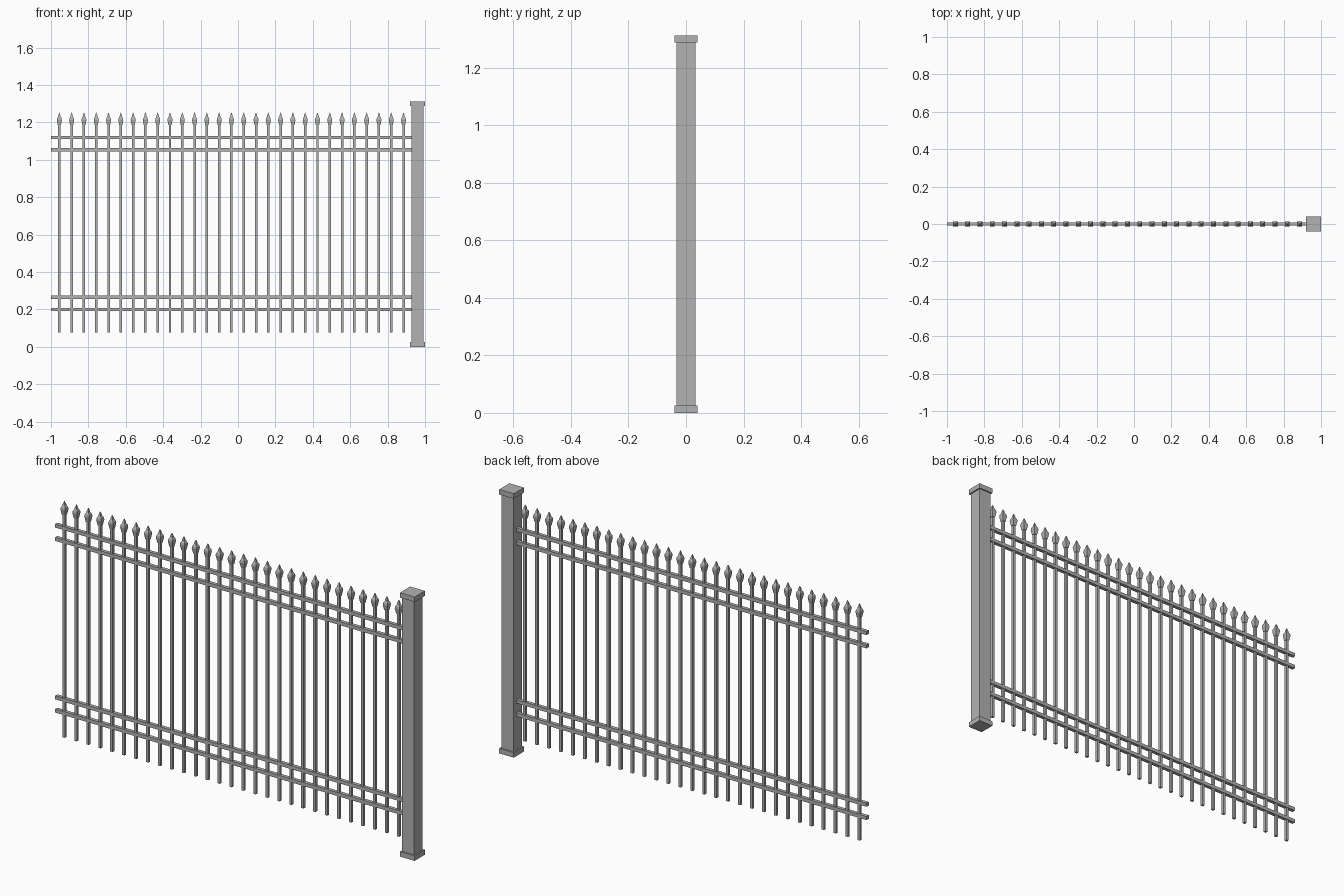
import bpy
import bmesh

cube = bpy.data.objects.get("Cube")
if cube:
    bpy.data.objects.remove(cube, do_unlink=True)

GREY = (0.45, 0.45, 0.45, 1)
metal = bpy.data.materials.new("grey metal")
metal.use_nodes = True
metal.diffuse_color = GREY
metal.node_tree.nodes["Principled BSDF"].inputs["Base Color"].default_value = GREY


def square_loft(name, profile):
    """Mesh of stacked square sections, given as (half width, height)."""
    bm = bmesh.new()
    rings = []
    for h, z in profile:
        rings.append([bm.verts.new((sx * h, sy * h, z))
                      for sx, sy in ((-1, -1), (1, -1), (1, 1), (-1, 1))])
    for low, high in zip(rings, rings[1:]):
        for i in range(4):
            j = (i + 1) % 4
            bm.faces.new((low[i], low[j], high[j], high[i]))
    bm.faces.new(rings[0][::-1])
    bm.faces.new(rings[-1])
    mesh = bpy.data.meshes.new(name)
    bm.to_mesh(mesh)
    bm.free()
    mesh.materials.append(metal)
    return mesh


def place(name, mesh, x=0.0):
    obj = bpy.data.objects.new(name, mesh)
    obj.location.x = x
    bpy.context.collection.objects.link(obj)
    return obj


# End post with wider foot and cap
POST_X = 0.96
for name, half, z0, z1 in (("post", 0.033, 0.01, 1.30),
                           ("post_foot", 0.04, 0.0, 0.025),
                           ("post_cap", 0.04, 1.288, 1.313)):
    place(name, square_loft(name, [(half, z0), (half, z1)]), POST_X)

# Horizontal rails, from the free end into the post
for name, z in (("bottom_rail", 0.20), ("lower_middle_rail", 0.266),
                ("upper_middle_rail", 1.054), ("top_rail", 1.12)):
    rail = place(name, square_loft(name, [(0.0088, -1.0), (0.0088, 0.93)]))
    rail.rotation_euler.y = 1.5707963
    rail.location.z = z

# Pickets with spear finials, sharing their meshes
picket = square_loft("picket", [(0.0066, 0.078), (0.0066, 1.20)])
finial = square_loft("finial", [(0.0085, 1.185), (0.0132, 1.212),
                                (0.0118, 1.222), (0.0062, 1.232),
                                (0.0055, 1.238), (0.001, 1.252)])
COUNT = 29
for i in range(COUNT):
    x = -0.955 + 1.84 * i / (COUNT - 1)
    place("picket_%d" % (i + 1), picket, x)
    place("finial_%d" % (i + 1), finial, x)
